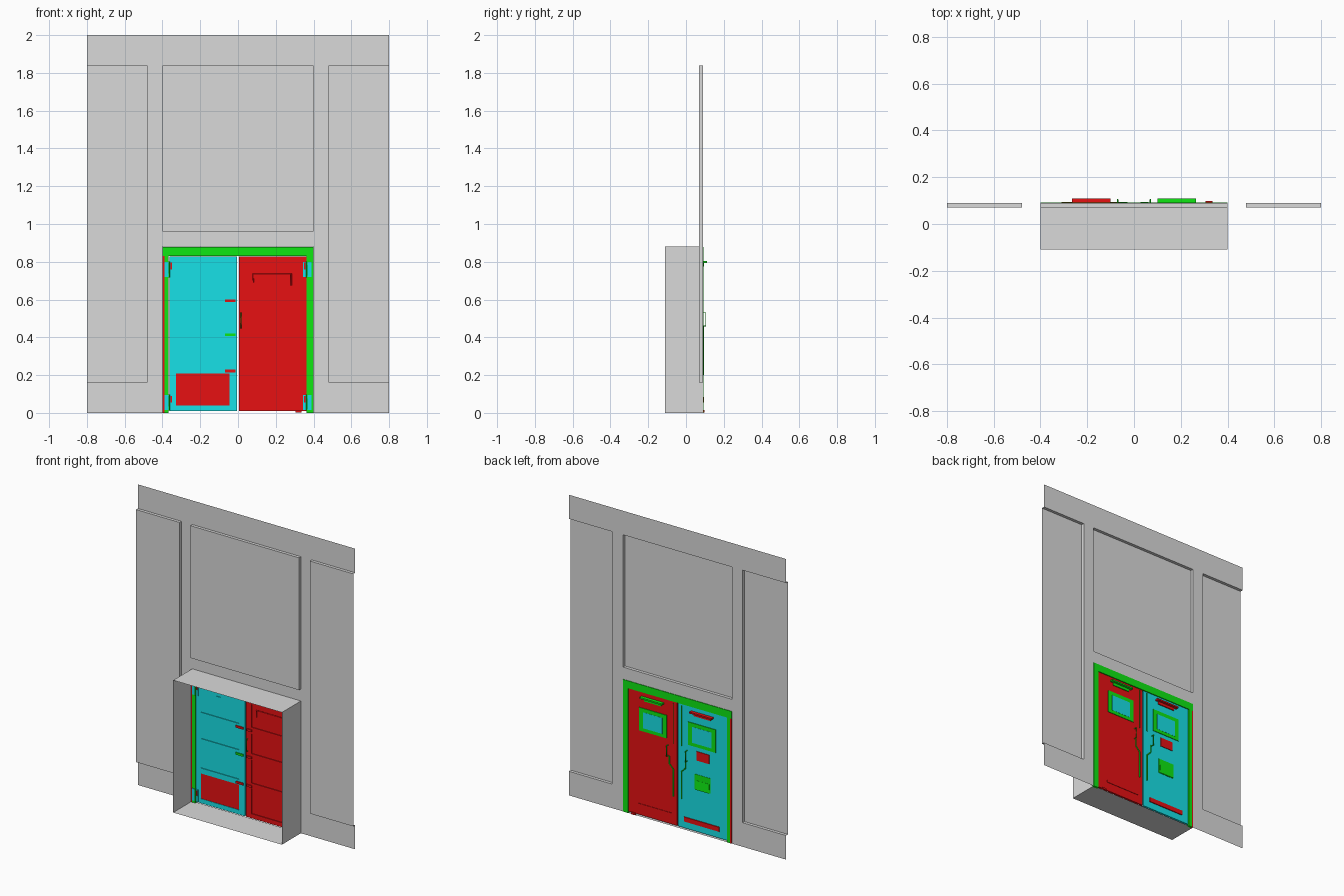
import bpy, bmesh
from mathutils import Vector

cube = bpy.data.objects.get("Cube")
if cube:
    bpy.data.objects.remove(cube, do_unlink=True)


def material(name, rgb):
    m = bpy.data.materials.new(name)
    m.use_nodes = True
    m.diffuse_color = (*rgb, 1)
    m.node_tree.nodes["Principled BSDF"].inputs["Base Color"].default_value = (*rgb, 1)
    return m


GREY = material("plaster grey", (.7, .7, .7))
RED = material("bright red", (.9, .006, .007))
GREEN = material("bright green", (.005, .9, .007))
CYAN = material("bright cyan", (.01, .9, .95))


def add_mesh(name, bm, mat):
    me = bpy.data.meshes.new(name)
    bm.to_mesh(me)
    bm.free()
    me.materials.append(mat)
    ob = bpy.data.objects.new(name, me)
    bpy.context.collection.objects.link(ob)
    return ob


def box(name, mat, x, y, z, lean=0):
    """Box from (low, high) ranges; lean pushes the lower edge backwards."""
    bm = bmesh.new()
    bmesh.ops.create_cube(bm, size=1)
    for v in bm.verts:
        low = v.co.z < 0
        v.co = Vector([r[0] if c < 0 else r[1] for c, r in zip(v.co, (x, y, z))])
        v.co.y += lean if low else 0
    return add_mesh(name, bm, mat)


def pipe(name, mat, points, radius=.004):
    cu = bpy.data.curves.new(name, "CURVE")
    cu.dimensions = "3D"
    cu.bevel_depth, cu.bevel_resolution, cu.use_fill_caps = radius, 1, True
    sp = cu.splines.new("POLY")
    sp.points.add(len(points) - 1)
    for p, co in zip(sp.points, points):
        p.co = (*co, 1)
    cu.materials.append(mat)
    ob = bpy.data.objects.new(name, cu)
    bpy.context.collection.objects.link(ob)


# Wall sheet with embossed panels and a door opening
def in_panel(c):
    side = abs(c.x) > .48 and .16 < c.z < 1.84
    return side or (abs(c.x) < .4 and .96 < c.z < 1.84)


bm = bmesh.new()
xs, zs = [-.8, -.48, -.4, .4, .48, .8], [0, .16, .88, .96, 1.84, 2]
grid = [[bm.verts.new((x, .09, z)) for z in zs] for x in xs]
for i in range(5):
    for j in range(5):
        if not (i == 2 and j < 2):
            bm.faces.new((grid[i][j], grid[i + 1][j], grid[i + 1][j + 1], grid[i][j + 1]))
panels = [f for f in bm.faces if in_panel(f.calc_center_median())]
new = bmesh.ops.extrude_face_region(bm, geom=panels)["geom"]
bmesh.ops.translate(bm, vec=(0, -.02, 0), verts=[v for v in new if isinstance(v, bmesh.types.BMVert)])
bmesh.ops.delete(bm, geom=[f for f in panels if f.is_valid], context="FACES")
ends = [f for f in bm.faces if all(abs(v.co.x) > .79 for v in f.verts)]
bmesh.ops.delete(bm, geom=ends, context="FACES")
add_mesh("wall", bm, GREY)

# Open tunnel around the doorway
bm = bmesh.new()
bmesh.ops.create_cube(bm, size=1)
for v in bm.verts:
    v.co = (v.co.x * .8, v.co.y * .2 - .01, (v.co.z + .5) * .88)
bmesh.ops.delete(bm, geom=[f for f in bm.faces if abs(f.normal.y) > .5], context="FACES")
add_mesh("doorway_tunnel", bm, GREY)

# Door frame
box("frame_top", GREEN, (-.4, .4), (.076, .092), (.83, .879))
box("frame_left", GREEN, (.362, .4), (.076, .092), (0, .83))
box("frame_right", GREEN, (-.39, -.367), (.076, .092), (0, .83))
box("frame_right_edge", RED, (-.4, -.39), (.076, .092), (0, .83))

PANELS = [(.04, .208), (.244, .397), (.44, .57), (.615, .768)]


def door(side, s, skin, trim):
    """One door leaf; s is +1 for the leaf on +x."""
    def X(a, b):
        return tuple(sorted((s * a, s * b)))

    # Slab, stiles and rails
    box(side + "_door_slab", skin, X(.004, .362), (.082, .088), (.01, .828))
    for a, b in ((.004, .046), (.328, .362)):
        box(side + "_door_stile", skin, X(a, b), (.077, .082), (.01, .828))
    edges = [.01] + [e for p in PANELS for e in p] + [.828]
    for low, high in zip(edges[::2], edges[1::2]):
        box(side + "_door_rail", skin, X(.046, .328), (.077, .082), (low, high))

    # Window on the back
    box(side + "_window_frame", GREEN, X(.08, .283), (.088, .092), (.572, .725))
    box(side + "_window_glass", CYAN, X(.11, .253), (.092, .093), (.594, .7))

    # Closer
    box(side + "_closer_arm", trim, X(.1, .265), (.088, .11), (.793, .803))
    box(side + "_closer_plate", trim, X(.12, .245), (.088, .094), (.775, .793))

    # Pull handle and lock rod
    h = s * .07
    pipe(side + "_pull_handle", GREEN,
         [(h, .088, .53), (h, .105, .53), (h, .105, .46), (h, .088, .46)], .003)
    r, k = s * .03, s * .06
    pipe(side + "_upper_rod", GREEN, [(r, .091, .82), (r, .091, .55)], .003)
    pipe(side + "_lower_rod", GREEN,
         [(k, .091, .46), (k, .091, .41), (r, .091, .38), (r, .091, .2)], .004)

    # Front latches
    for z in (.222, .413, .593):
        box(side + "_latch", GREEN if s < 0 and z == .413 else RED,
            X(.012, .068 if s < 0 else .05), (.07, .077), (z - .007, z + .007))

    # Hinges
    for z in (.055, .76):
        box(side + "_hinge_leaf", CYAN, X(.345, .39), (.072, .077), (z - .04, z + .04))
        pipe(side + "_hinge_pin", GREEN, [(s * .365, .072, z - .042), (s * .365, .072, z + .042)])
        box(side + "_hinge_tab", RED, X(.35, .358), (.07, .072), (z, z + .035))


door("left", 1, RED, GREEN)
door("right", -1, CYAN, RED)

# Fittings of the right leaf
box("kick_panel", RED, (-.328, -.046), (.08, .082), (.04, .208))
box("peephole_cover", CYAN, (-.215, -.185), (.078, .082), (.712, .752))
box("sign_plate", RED, (-.235, -.14), (.088, .092), (.484, .544))
box("mail_plate", GREEN, (-.242, -.125), (.088, .09), (.29, .39))
box("mail_flap", GREEN, (-.235, -.135), (.088, .091), (.29, .35), lean=.005)
box("foot_bar", RED, (-.31, -.05), (.088, .094), (.055, .085))

# Fittings of the left leaf
pipe("coat_rail", RED, [(.08, .079, .69), (.08, .079, .735), (.282, .079, .735), (.282, .079, .675)])
pipe("front_pull", GREEN, [(.016, .077, .53), (.016, .07, .53), (.016, .07, .45), (.016, .077, .45)], .003)
box("foot_bar_thin", RED, (.04, .29), (.088, .091), (.068, .085))
box("door_stop", RED, (.305, .335), (.088, .098), (.002, .014))
